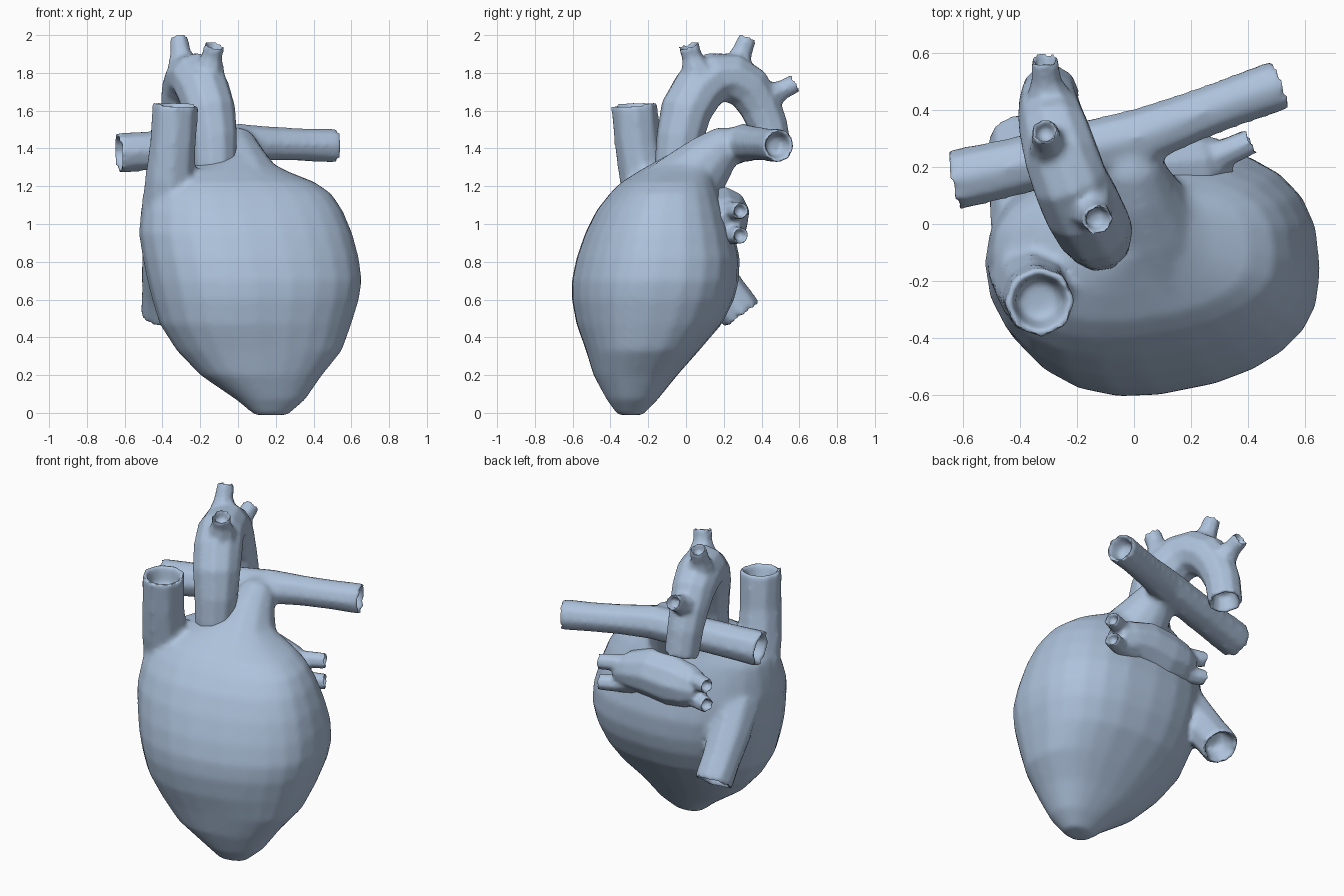
import bpy, bmesh, math
from mathutils import Vector

if "Cube" in bpy.data.objects:
    bpy.data.objects.remove(bpy.data.objects["Cube"])

mat = bpy.data.materials.new("pale_blue_grey")
mat.diffuse_color = (0.42, 0.54, 0.71, 1)
mat.use_nodes = True
mat.node_tree.nodes["Principled BSDF"].inputs["Base Color"].default_value = mat.diffuse_color


def smooth(obj, angle):
    bpy.ops.object.select_all(action='DESELECT')
    obj.select_set(True)
    bpy.context.view_layer.objects.active = obj
    bpy.ops.object.shade_smooth_by_angle(angle=math.radians(angle))


def finish(name, rings):
    """Skin a list of equal-length vertex rings."""
    bm = bmesh.new()
    loops = [[bm.verts.new(p) for p in ring] for ring in rings]
    n = len(loops[0])
    for a, b in zip(loops, loops[1:]):
        for i in range(n):
            bm.faces.new((a[i], a[(i + 1) % n], b[(i + 1) % n], b[i]))
    bm.faces.new(loops[0][::-1])
    bm.faces.new(loops[-1])
    bmesh.ops.recalc_face_normals(bm, faces=bm.faces)
    mesh = bpy.data.meshes.new(name)
    bm.to_mesh(mesh)
    bm.free()
    obj = bpy.data.objects.new(name, mesh)
    bpy.context.collection.objects.link(obj)
    mesh.materials.append(mat)
    return obj


def tube(name, path, sides=8, open_start=False, open_end=True):
    """Vessel along (x, y, z, radius) points, with hollow mouths."""
    pts = [Vector(p[:3]) for p in path]
    rad = [p[3] for p in path]
    tans = [(pts[min(i + 1, len(pts) - 1)] - pts[max(i - 1, 0)]).normalized()
            for i in range(len(pts))]
    u = tans[0].orthogonal().normalized()
    frames = []
    for t in tans:
        u = (u - t * u.dot(t)).normalized()
        frames.append((u.copy(), t.cross(u)))

    def ring(i, scale=1.0, shift=0.0):
        a, b = frames[i]
        c = pts[i] + tans[i] * shift
        r = rad[i] * scale * 1.04
        return [c + r * (a * math.cos(k * math.tau / sides) + b * math.sin(k * math.tau / sides))
                for k in range(sides)]

    rings = [ring(i) for i in range(len(pts))]
    if open_start:
        rings = [ring(0, 0.6, rad[0]), ring(0, 0.82)] + rings
    if open_end:
        rings += [ring(-1, 0.82), ring(-1, 0.6, -rad[-1])]
    return finish(name, rings)


def melt(main, others, voxel, iterations):
    """Fuse parts into one continuous skin with soft joints."""
    bpy.ops.object.select_all(action='DESELECT')
    for o in others + [main]:
        o.select_set(True)
    bpy.context.view_layer.objects.active = main
    bpy.ops.object.join()
    fuse = main.modifiers.new("fuse", 'REMESH')
    fuse.mode = 'VOXEL'
    fuse.voxel_size = voxel
    relax = main.modifiers.new("relax", 'SMOOTH')
    relax.factor = 0.5
    relax.iterations = iterations
    bpy.ops.object.modifier_apply(modifier="fuse")
    bpy.ops.object.modifier_apply(modifier="relax")
    if not main.data.materials:
        main.data.materials.append(mat)
    smooth(main, 60)


# Heart body: z, x min, x max, y min, y max
levels = [
    (-0.012, 0.09, 0.26, -0.36, -0.23), (0.07, -0.01, 0.355, -0.42, -0.15),
    (0.20, -0.20, 0.445, -0.49, -0.045), (0.33, -0.325, 0.55, -0.53, 0.07),
    (0.47, -0.415, 0.60, -0.58, 0.19), (0.60, -0.455, 0.64, -0.605, 0.255),
    (0.70, -0.48, 0.655, -0.605, 0.28), (0.82, -0.505, 0.64, -0.58, 0.285),
    (0.95, -0.525, 0.605, -0.535, 0.255), (1.07, -0.515, 0.555, -0.475, 0.22),
    (1.16, -0.50, 0.495, -0.405, 0.185), (1.22, -0.45, 0.41, -0.345, 0.16),
    (1.28, -0.34, 0.26, -0.25, 0.15), (1.36, -0.07, 0.11, -0.11, 0.17),
]
body = []
for z, x0, x1, y0, y1 in levels:
    raw = []
    for k in range(24):
        a = k * math.tau / 24
        c, s = math.cos(a), math.sin(a)
        # fuller on the right, rounder front left
        p = (0.78 if s < 0 else 0.80) if c > 0 else (1.0 if s < 0 else 0.92)
        x = math.copysign(abs(c) ** p, c)
        y = math.copysign(abs(s) ** p, s)
        raw.append((x, y * (1 - 0.19 * x) if s < 0 else y))
    front = -min(q[1] for q in raw)
    body.append([((x0 + x1) / 2 + (x1 - x0) / 2 * x,
                  (y0 + y1) / 2 + (y1 - y0) / 2 * (y / front if y < 0 else y), z)
                 for x, y in raw])
heart = finish("heart_body", body)

# Great vessels growing out of the body
vessels = [
    tube("upper_vein", [(-0.34, -0.10, 0.85, 0.15), (-0.365, -0.17, 1.08, 0.145),
                        (-0.36, -0.225, 1.25, 0.128), (-0.345, -0.255, 1.42, 0.12),
                        (-0.33, -0.275, 1.64, 0.121)]),
    tube("lower_vein", [(-0.37, 0.00, 0.92, 0.13), (-0.385, 0.11, 0.76, 0.124),
                        (-0.395, 0.21, 0.635, 0.113), (-0.40, 0.30, 0.515, 0.114)]),
    tube("lung_trunk", [(0.06, -0.06, 1.12, 0.23), (0.03, 0.03, 1.24, 0.18),
                        (0.0, 0.13, 1.345, 0.14), (-0.01, 0.21, 1.41, 0.11),
                        (-0.02, 0.30, 1.43, 0.08)], 12, open_end=False),
    tube("lung_artery", [(-0.64, 0.153, 1.375, 0.106), (-0.45, 0.195, 1.39, 0.101),
                         (-0.22, 0.25, 1.41, 0.10), (0.02, 0.305, 1.43, 0.10),
                         (0.20, 0.375, 1.425, 0.088), (0.36, 0.435, 1.42, 0.086),
                         (0.525, 0.494, 1.415, 0.09)], open_start=True),
]
melt(heart, vessels, 0.018, 6)

# Arching main artery with three upper branches
arch = tube("main_artery", [
    (-0.118, -0.055, 1.24, 0.105), (-0.125, -0.05, 1.32, 0.114), (-0.13, -0.032, 1.46, 0.123),
    (-0.15, 0.0, 1.60, 0.134), (-0.185, 0.065, 1.71, 0.138), (-0.225, 0.15, 1.775, 0.132),
    (-0.255, 0.24, 1.775, 0.129), (-0.28, 0.33, 1.72, 0.121), (-0.295, 0.39, 1.63, 0.111),
    (-0.30, 0.435, 1.52, 0.102), (-0.295, 0.465, 1.365, 0.097)], sides=10)
branches = [
    tube("front_branch", [(-0.17, 0.08, 1.74, 0.115), (-0.15, 0.05, 1.83, 0.078),
                          (-0.138, 0.03, 1.89, 0.054), (-0.125, 0.013, 1.95, 0.057)], sides=7),
    tube("middle_branch", [(-0.27, 0.24, 1.76, 0.115), (-0.295, 0.275, 1.85, 0.078),
                           (-0.305, 0.295, 1.91, 0.055), (-0.315, 0.328, 1.99, 0.048)], sides=7),
    tube("rear_branch", [(-0.29, 0.37, 1.63, 0.11), (-0.30, 0.45, 1.68, 0.078),
                         (-0.31, 0.51, 1.71, 0.052), (-0.315, 0.585, 1.748, 0.05)], sides=7),
]
melt(arch, branches, 0.013, 5)

# Rear chamber with a pair of small veins at each end
chamber = tube("rear_chamber", [
    (0.33, 0.235, 1.01, 0.06), (0.24, 0.21, 1.03, 0.11), (0.10, 0.19, 1.05, 0.143),
    (-0.05, 0.18, 1.035, 0.15), (-0.18, 0.19, 1.03, 0.125), (-0.26, 0.215, 1.03, 0.07)],
    sides=10, open_end=False)
veins = []
for zl, zr in ((1.07, 1.09), (0.94, 0.97)):
    veins.append(tube("left_lung_vein", [(0.22, 0.21, (zl + 1.01) / 2, 0.085),
                                         (0.32, 0.25, zl, 0.05), (0.415, 0.292, zl, 0.046)], 7))
    veins.append(tube("right_lung_vein", [(-0.17, 0.20, (zr + 1.03) / 2, 0.085),
                                          (-0.25, 0.225, zr, 0.052), (-0.325, 0.25, zr, 0.046)], 7))
melt(chamber, veins, 0.012, 5)
